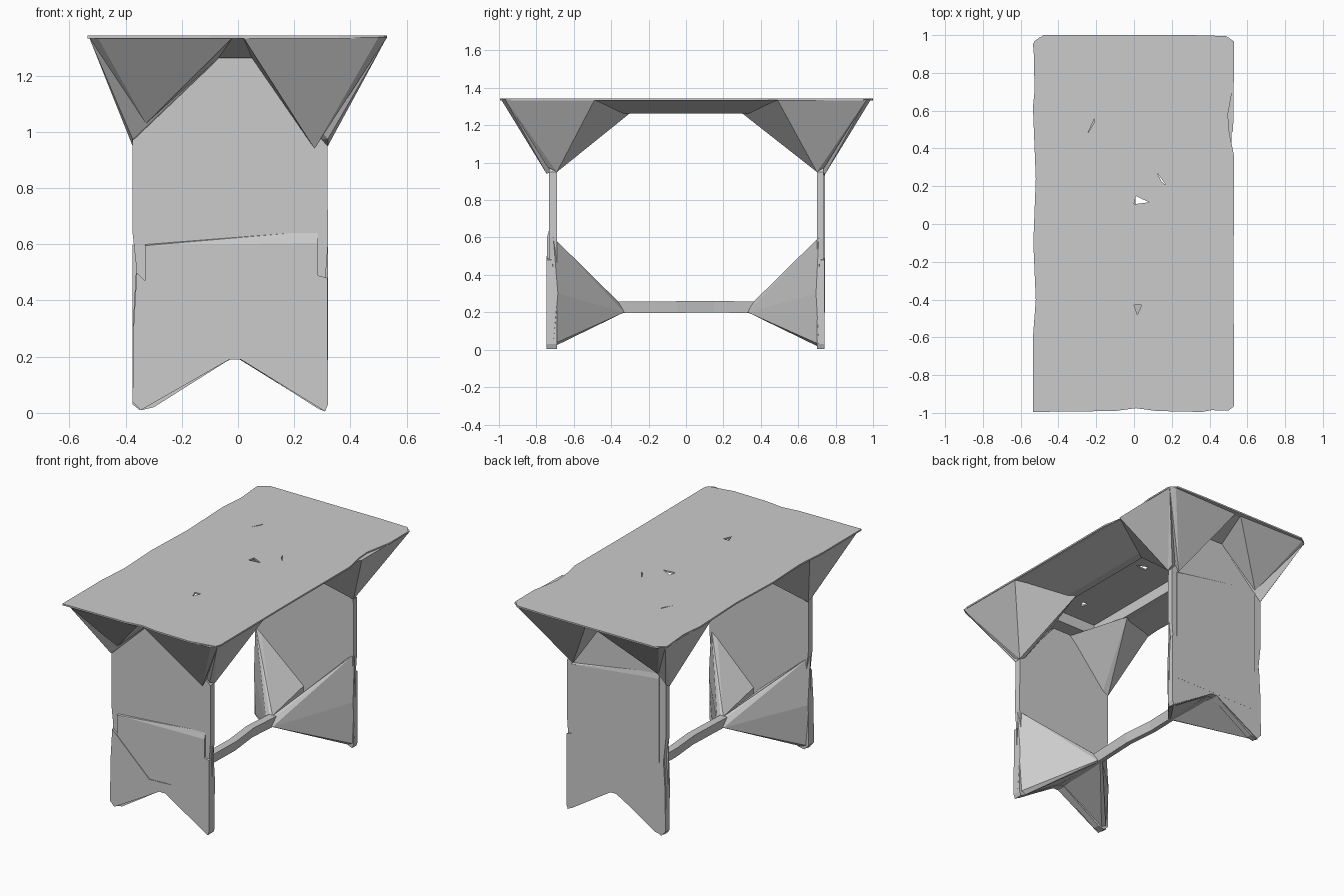
import bpy, bmesh
from mathutils import Vector

cube = bpy.data.objects.get("Cube")
if cube:
    bpy.data.objects.remove(cube, do_unlink=True)

GREY = (0.60, 0.60, 0.60, 1.0)
mat = bpy.data.materials.new("plain grey")
mat.use_nodes = True
mat.diffuse_color = GREY
bsdf = mat.node_tree.nodes["Principled BSDF"]
bsdf.inputs["Base Color"].default_value = GREY
bsdf.inputs["Roughness"].default_value = 0.8


def finish(name, bm):
    bmesh.ops.recalc_face_normals(bm, faces=bm.faces)
    me = bpy.data.meshes.new(name)
    bm.to_mesh(me)
    bm.free()
    me.materials.append(mat)
    ob = bpy.data.objects.new(name, me)
    bpy.context.collection.objects.link(ob)
    return ob


def hull(name, pts):
    """Faceted convex solid around a few points."""
    bm = bmesh.new()
    for p in pts:
        bm.verts.new(p)
    res = bmesh.ops.convex_hull(bm, input=bm.verts)
    junk = {e for e in res["geom_interior"] + res["geom_unused"]
            if isinstance(e, bmesh.types.BMVert)}
    bmesh.ops.delete(bm, geom=list(junk), context='VERTS')
    return finish(name, bm)


def prism(name, outline, place, a, b):
    """Extrude a 2D outline; place(u, v, depth) gives the 3D point."""
    bm = bmesh.new()
    face = bm.faces.new([bm.verts.new(place(u, v, a)) for u, v in outline])
    new = bmesh.ops.extrude_face_region(bm, geom=[face])["geom"]
    shift = Vector(place(0, 0, b)) - Vector(place(0, 0, a))
    bmesh.ops.translate(bm, vec=shift,
                        verts=[v for v in new if isinstance(v, bmesh.types.BMVert)])
    return finish(name, bm)


def flat(u, v, d):
    return (u, v, d)


def upright(u, v, d):
    return (u, d, v)


def cut(target, outline, z0, z1):
    """Cut a vertical hole with the given outline."""
    cutter = prism("cutter", outline, flat, z0, z1)
    cutter.hide_render = True
    mod = target.modifiers.new("cut", 'BOOLEAN')
    mod.operation = 'DIFFERENCE'
    mod.solver = 'EXACT'
    mod.object = cutter
    bpy.context.view_layer.objects.active = target
    bpy.ops.object.modifier_apply(modifier=mod.name)
    bpy.data.objects.remove(cutter, do_unlink=True)


# Tabletop: thin slab with a rough edge and a few small chips
top_outline = [(-.535, -.995), (-.1, -.99), (.01, -.975), (.12, -.99), (.36, -.995),
               (.52, -.965), (.53, -.93), (.527, -.3), (.53, .36), (.505, .48),
               (.497, .58), (.53, .76), (.53, .95), (.49, .995), (.3, 1), (-.48, 1),
               (-.535, .955), (-.52, .77), (-.535, .62), (-.52, .24), (-.533, -.1),
               (-.52, -.4), (-.535, -.6)]
tabletop = prism("tabletop", top_outline, flat, 1.332, 1.342)
for chip in ([(.0, .105), (.01, .148), (.08, .115)],
             [(.0, -.43), (.04, -.43), (.018, -.48)],
             [(-.245, .48), (-.208, .56), (-.212, .535)],
             [(.12, .275), (.17, .205), (.145, .225)]):
    cut(tabletop, chip, 1.2, 1.4)

# Sloping underside that drops towards the middle around an open recess
CX = {-1: -.07, 1: .05}       # half widths of the panel tops
EDGE = {-1: -.375, 1: .32}    # outer edges of the end panels
under_pts = [(sx * .515, sy * .965, 1.334) for sx in (-1, 1) for sy in (-1, 1)]
under_pts += [(sx * .24, sy * .74, 1.262) for sx in (-1, 1) for sy in (-1, 1)]
underside = hull("tabletop_underside", under_pts)
cut(underside, [(-.19, -.6), (.19, -.6), (.19, .6), (-.19, .6)], 1.2, 1.4)

# End panels: notched foot, slightly wavy sides, peaked shoulders
panel_outline = [(-.345, .01), (-.30, .02), (-.03, .19), (.01, .19), (.285, .015),
                 (.31, .005), (.32, .03), (.318, .35), (.312, .49), (.32, .6),
                 (.318, .95), (.05, 1.265), (-.07, 1.265), (-.375, .99),
                 (-.375, .64), (-.362, .52), (-.375, .3), (-.375, .04)]
skirt = [(-.345, .01), (-.03, .19), (.01, .19), (.31, .005), (.32, .03), (.318, .48),
         (.28, .49), (.05, .255), (-.1, .25), (-.32, .46), (-.36, .5), (-.372, .3),
         (-.375, .04)]

for sy, end, inner, outer, foot in ((-1, "front", .69, .732, .746),
                                    (1, "back", .70, .736, .7415)):
    prism(end + "_panel", panel_outline, upright, sy * inner, sy * outer)
    prism(end + "_foot_skirt", skirt, upright, sy * .72, sy * foot)
    # Raised outer face with a sloping upper ledge
    lo, hi = ((.595, .605), (.6, .648)) if sy < 0 else ((1.0, .93), (1.04, .94))
    hull(end + "_raised_face", [
        (x, sy * d, z) for x, zl, zh in ((-.33, lo[0], hi[0]), (.285, lo[1], hi[1]))
        for d, z in ((outer - .002, .2), (.742, .2), (outer - .002, zh), (.742, zl))])

    for sx, side in ((1, "left"), (-1, "right")):
        e, c = EDGE[sx], CX[sx]
        low, crease = (.94, 1.09) if sx > 0 else (1.03, 1.06)
        # Outer gusset: flares from the panel face to the end of the tabletop
        hull(f"{end}_{side}_outer_gusset", [
            (sx * .53, sy * .965, 1.337), (sx * .50, sy * .988, 1.337),
            (sx * .02, sy * .975, 1.334), (c, sy * .74, 1.262),
            (e - sx * .048, sy * .745, low), (e - sx * .04, sy * .745, crease),
            (e - sx * .05, sy * .70, low + .02)])
        # Side gusset: flares from the panel edge to the tabletop side
        hull(f"{end}_{side}_side_gusset", [
            (sx * .53, sy * .965, 1.337), (sx * .525, sy * .49, 1.334),
            (c, sy * .735, 1.262), (sx * .20, sy * .30, 1.264),
            (e, sy * .74, .975), (e, sy * inner, .95),
            (e - sx * .04, sy * .74, crease), (e - sx * .04, sy * inner, .97)])
        # Wing from the panel side narrowing into the stretcher
        mid = -.01 + sx * .02
        hull(f"{end}_{side}_foot_wing", [
            (e, sy * .71, .03), (e - sx * .025, sy * .72, .01),
            (e, sy * .71, .60), (e - sx * .04, sy * .71, .57),
            (e, sy * (inner - .005), .3), (mid, sy * .71, .195), (mid, sy * .71, .31),
            (mid, sy * .36, .255), (mid - sx * .02, sy * .36, .255),
            (mid, sy * .33, .20), (mid - sx * .02, sy * .33, .20)])

# Stretcher: slim bar with a narrower underside, gently wavy along its length
bm = bmesh.new()
rings = []
for y, z, dx in ((-.70, 0, 0), (-.34, 0, 0), (-.05, .002, .01), (.15, .004, -.01),
                 (.36, 0, 0), (.70, 0, 0)):
    rings.append([bm.verts.new((x + dx, y, h + z)) for x, h in
                  ((-.035, .257), (.015, .257), (.005, .195), (-.025, .195))])
for a, b in zip(rings, rings[1:]):
    for i in range(4):
        j = (i + 1) % 4
        bm.faces.new((a[i], a[j], b[j], b[i]))
bm.faces.new(rings[0])
bm.faces.new(rings[-1])
finish("stretcher", bm)
